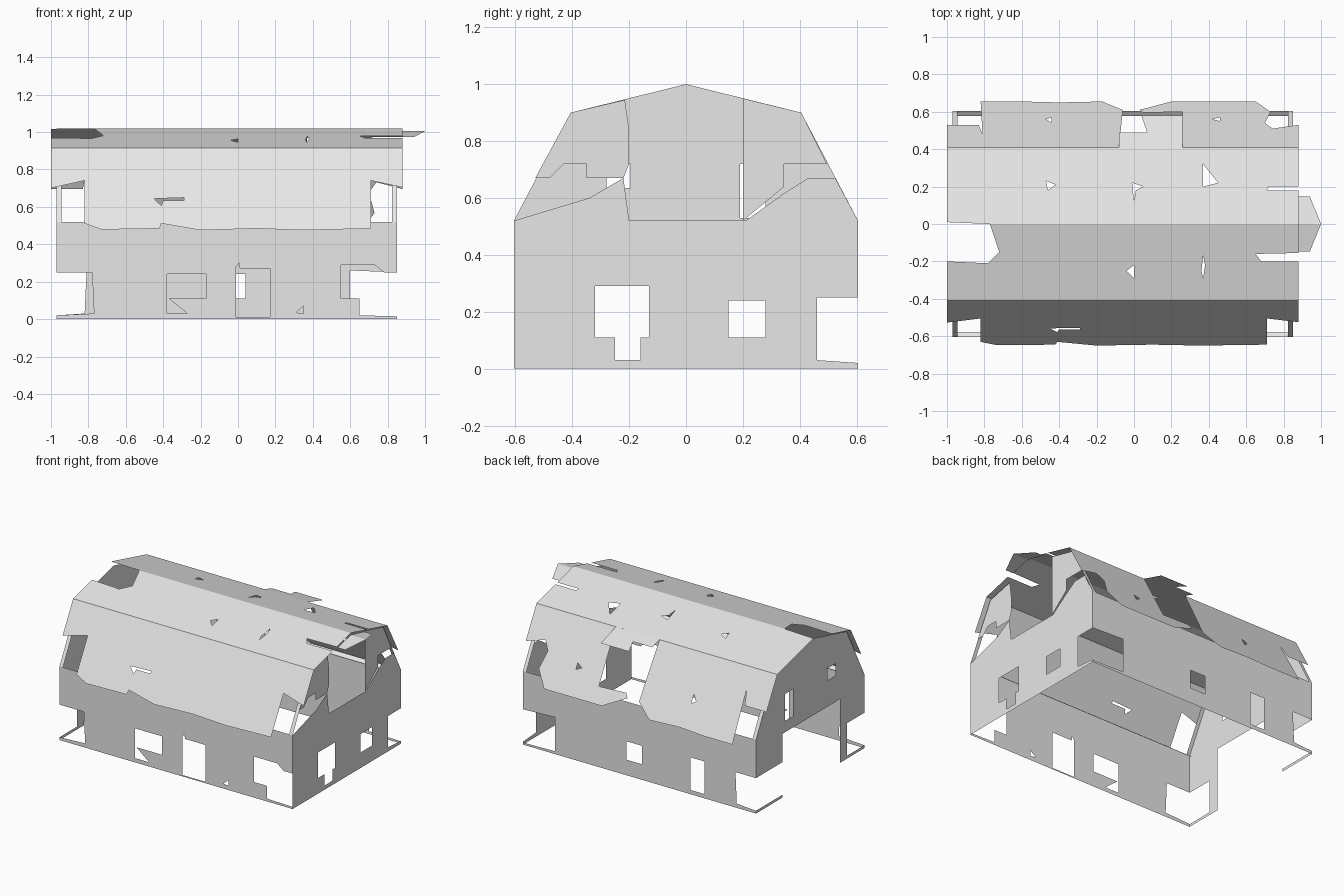
import bpy
import bmesh
from mathutils import Vector

cube = bpy.data.objects.get("Cube")
if cube:
    bpy.data.objects.remove(cube, do_unlink=True)

# Single weathered grey for the whole barn
GREY = (0.8, 0.8, 0.8, 1)
grey = bpy.data.materials.new("weathered_grey")
grey.use_nodes = True
grey.diffuse_color = GREY
for node in grey.node_tree.nodes:
    if node.type == "BSDF_PRINCIPLED":
        node.inputs["Base Color"].default_value = GREY

# Main dimensions
LEFT_END, RIGHT_END = -.97, .85
ROOF_MIN, ROOF_MAX = -1, .88
HALF, EAVE = .605, .52
SHOULDER, SHOULDER_Z = .405, .9
RIM = .027


def rect(u_min, u_max, v_min, v_max):
    return [(u_min, v_min), (u_max, v_min), (u_max, v_max), (u_min, v_max)]


def sheet(name, loops, place, outward):
    """Fill an outline and its holes in the plane, then place it in space."""
    bm = bmesh.new()
    for loop in loops:
        verts = [bm.verts.new((u, v, 0)) for u, v in loop]
        for a, b in zip(verts, verts[1:] + verts[:1]):
            bm.edges.new((a, b))
    bmesh.ops.triangle_fill(bm, use_beauty=True, use_dissolve=False,
                            edges=bm.edges[:], normal=(0, 0, 1))
    for vert in bm.verts:
        vert.co = place(vert.co.x, vert.co.y)
    bm.normal_update()
    for face in bm.faces:
        if face.normal.dot(Vector(outward)) < 0:
            face.normal_flip()
    bmesh.ops.dissolve_limit(bm, angle_limit=.01, verts=bm.verts[:],
                             edges=bm.edges[:])
    mesh = bpy.data.meshes.new(name)
    bm.to_mesh(mesh)
    bm.free()
    mesh.materials.append(grey)
    obj = bpy.data.objects.new(name, mesh)
    bpy.context.scene.collection.objects.link(obj)
    return obj


def roof_height(y):
    y = abs(y)
    if y <= .41:
        return 1.02 - y * .256
    return .915 - (y - .41) * 1.833


def on_roof(side):
    return lambda x, y: (x, side * y, roof_height(y))


def on_side(side):
    return lambda x, z: (x, side * HALF, z)


def on_end(x):
    return lambda y, z: (x, y, z)


# Front wall with broken corners, window and door openings
front_outline = [
    (LEFT_END, 0), (RIGHT_END, 0), (RIGHT_END, .015), (.65, .02), (.65, .11),
    (.55, .11), (.55, .29), (.73, .29), (.78, .25), (RIGHT_END, .25),
    (RIGHT_END, EAVE), (LEFT_END, EAVE), (LEFT_END, .25), (-.78, .25),
    (-.77, .03), (LEFT_END, .02)]
front_holes = [
    [(-.38, .24), (-.17, .24), (-.17, .11), (-.37, .11), (-.27, .03), (-.38, .03)],
    [(-.01, .01), (.17, .01), (.17, .27), (.01, .27), (.005, .3), (-.01, .28)],
    [(.31, .035), (.35, .03), (.35, .07)]]
sheet("front_wall", [front_outline] + front_holes, on_side(-1), (0, -1, 0))

# Back wall
back_outline = [
    (LEFT_END, 0), (RIGHT_END, 0), (RIGHT_END, .015), (.6, .02), (.6, .26),
    (RIGHT_END, .25), (RIGHT_END, EAVE), (LEFT_END, EAVE), (LEFT_END, .25),
    (-.81, .25), (-.82, .03), (LEFT_END, .02)]
back_holes = [rect(-.08, .04, .11, .24), rect(-.57, -.46, .03, .26)]
sheet("back_wall", [back_outline] + back_holes, on_side(1), (0, 1, 0))

# Left-over gable with the tall doorway
door_gable = [
    (HALF, .25), (HALF, EAVE), (SHOULDER, SHOULDER_Z), (0, 1),
    (-SHOULDER, SHOULDER_Z), (-HALF, EAVE), (-HALF, .25), (-.41, .25),
    (-.41, .02), (-HALF, .02), (-HALF, 0), (-.33, 0), (-.33, .45),
    (.31, .45), (.31, .25)]
door_gable_holes = [rect(-.28, -.195, .635, .72), rect(.19, .28, .53, .72)]
sheet("door_gable", [door_gable] + door_gable_holes, on_end(LEFT_END), (-1, 0, 0))
sheet("door_sill", [rect(.31, HALF, 0, .02)], on_end(LEFT_END), (-1, 0, 0))

# Loft gable: lower wall and two hanging upper pieces beside the loft opening
loft_wall = [
    (-HALF, 0), (HALF, 0), (HALF, .02), (.46, .03), (.46, .25), (HALF, .25),
    (HALF, EAVE), (.525, .67), (.43, .67), (.35, .62), (.21, EAVE),
    (-.2, EAVE), (-.22, .67), (-.34, .6), (-HALF, EAVE)]
loft_holes = [
    [(-.32, .11), (-.25, .11), (-.25, .03), (-.16, .03), (-.16, .11),
     (-.13, .11), (-.13, .29), (-.32, .29)],
    rect(.15, .28, .11, .24)]
loft_front_piece = [
    (-.53, .67), (-.48, .67), (-.43, .72), (-.35, .72), (-.35, .67),
    (-.22, .67), (-.2, .72), (-.2, .84), (-.215, .945), (-SHOULDER, SHOULDER_Z)]
loft_back_piece = [
    (.2, EAVE), (.345, .64), (.345, .72), (.495, .72),
    (SHOULDER, SHOULDER_Z), (.2, .95)]
sheet("loft_gable_wall", [loft_wall] + loft_holes, on_end(RIGHT_END), (1, 0, 0))
sheet("loft_gable_front_piece", [loft_front_piece], on_end(RIGHT_END), (1, 0, 0))
sheet("loft_gable_back_piece", [loft_back_piece], on_end(RIGHT_END), (1, 0, 0))

# Narrow inner rims along the eaves and the sloping gable edges
for side, label in ((-1, "front"), (1, "back")):
    sheet(label + "_eave_rim", [rect(LEFT_END, RIGHT_END, 0, RIM)],
          lambda x, d: (x, side * (HALF - d), EAVE - d * .7), (0, 0, 1))
    for end, inward in ((LEFT_END, 1), (RIGHT_END, -1)):
        sheet(label + "_gable_rim", [rect(EAVE, SHOULDER_Z, 0, RIM)],
              lambda z, d: (end + inward * d,
                            side * (HALF - (z - EAVE) * .526), z),
              (0, side, 1))

# Upper roof slopes, torn at the ends and pierced
front_upper = [
    (-.77, 0), (ROOF_MAX, 0), (ROOF_MAX, .155), (.65, .16), (.68, .2),
    (ROOF_MAX, .2), (ROOF_MAX, .41), (ROOF_MIN, .41), (ROOF_MIN, .2),
    (-.78, .21), (-.72, .15)]
front_upper_holes = [
    [(-.04, .25), (0, .22), (0, .29)],
    [(.37, .17), (.38, .22), (.37, .29), (.36, .25)]]
sheet("front_upper_roof", [front_upper] + front_upper_holes, on_roof(-1), (0, 0, 1))

back_upper = [
    (ROOF_MIN, .01), (-.77, 0), (ROOF_MAX, 0), (ROOF_MAX, .18), (.71, .18),
    (.72, .2), (ROOF_MAX, .2), (ROOF_MAX, .41), (ROOF_MIN, .41)]
back_upper_holes = [
    [(-.47, .23), (-.42, .21), (-.46, .18)],
    [(-.01, .22), (.05, .2), (.01, .18), (0, .12)],
    [(.37, .32), (.45, .22), (.37, .2)]]
sheet("back_upper_roof", [back_upper] + back_upper_holes, on_roof(1), (0, 0, 1))

# Lower roof slopes with ragged eaves
front_lower = [
    (ROOF_MIN, .41), (ROOF_MAX, .41), (ROOF_MAX, .525), (.71, .505),
    (.71, .645), (.35, .65), (.1, .645), (-.2, .65), (-.41, .63),
    (-.42, .645), (-.73, .648), (-.82, .63), (-.82, .505), (ROOF_MIN, .527)]
front_lower_hole = [
    (-.45, .558), (-.29, .555), (-.29, .563), (-.4, .563), (-.41, .578)]
sheet("front_lower_roof", [front_lower, front_lower_hole], on_roof(-1), (0, -1, 1))

back_lower = [
    (ROOF_MIN, .41), (-.08, .41), (-.06, .61), (-.17, .655), (-.4, .65),
    (-.6, .655), (-.82, .655), (-.81, .48), (-.83, .53), (ROOF_MIN, .53)]
back_lower_right = [
    (.26, .41), (ROOF_MAX, .41), (ROOF_MAX, .53), (.74, .51), (.7, .54),
    (.73, .6), (.65, .655), (.2, .655), (.03, .61), (.05, .595), (.26, .6)]
sheet("back_lower_roof_a", [back_lower, [(-.47, .56), (-.44, .57), (-.44, .54)]],
      on_roof(1), (0, 1, 1))
sheet("back_lower_roof_b", [back_lower_right, [(.42, .56), (.46, .57), (.46, .55)]],
      on_roof(1), (0, 1, 1))

# Lifted roof flap above the back opening
flap = [(-.08, .41), (.26, .41), (.26, .58), (.04, .58), (.07, .49), (-.08, .49)]
sheet("lifted_roof_flap", [flap],
      lambda x, y: (x, y, .915 - (y - .41) * .3), (0, 0, 1))

# Pointed hay hood over the loft opening
hood = [(ROOF_MAX, 0), (1, 0), (.94, .148), (ROOF_MAX, .148)]
for side, label in ((-1, "front"), (1, "back")):
    sheet(label + "_hay_hood", [hood],
          lambda x, y: (x, side * y, 1.005 - y * .22), (0, 0, 1))
